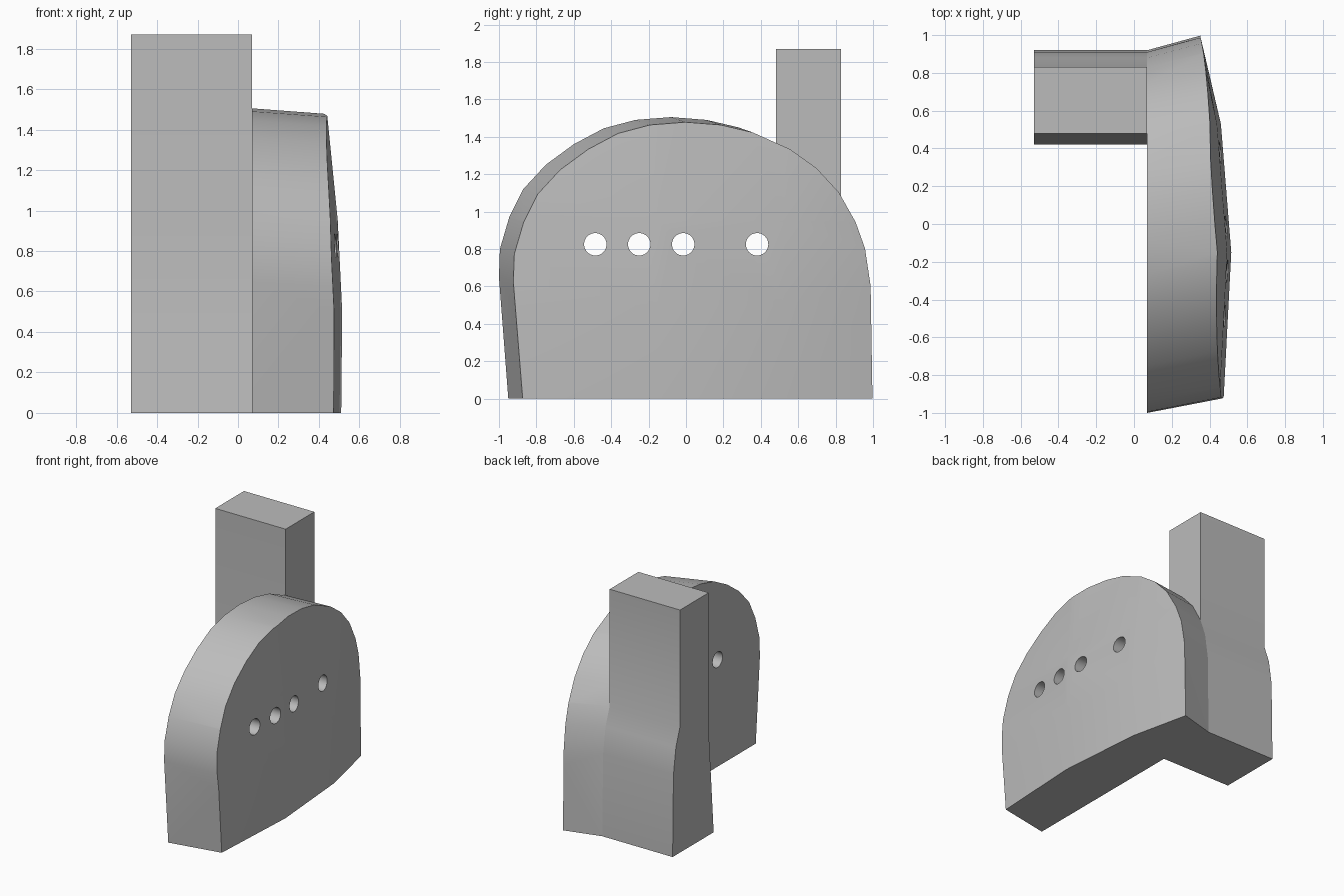
import bpy
import bmesh
import math

cube = bpy.data.objects.get("Cube")
if cube:
    bpy.data.objects.remove(cube, do_unlink=True)

grey = bpy.data.materials.new("plain grey")
grey.use_nodes = True
grey.diffuse_color = (0.5, 0.5, 0.5, 1)
grey.node_tree.nodes["Principled BSDF"].inputs["Base Color"].default_value = (0.5, 0.5, 0.5, 1)

INNER_X = 0.07
BOX_X = -0.53

# Arched outline of the inner side, (y, z)
front_arc = [(-0.95, 0), (-1.0, 0.65), (-0.995, 0.8), (-0.945, 0.97), (-0.87, 1.12),
             (-0.75, 1.25), (-0.6, 1.36), (-0.44, 1.445), (-0.27, 1.49), (-0.08, 1.505)]
back_arc = [(0.11, 1.49), (0.28, 1.45), (0.48, 1.36), (0.62, 1.26), (0.74, 1.13),
            (0.83, 0.97), (0.88, 0.83), (0.91, 0.63), (0.92, 0)]


def lerp_table(table, t):
    """Straight-line interpolation through (position, value) pairs."""
    if t <= table[0][0]:
        return table[0][1]
    for (a, va), (b, vb) in zip(table, table[1:]):
        if t <= b:
            return va + (vb - va) * (t - a) / (b - a)
    return table[-1][1]


def outer_x(y, z):
    """Gently domed outer side: bulge along y, falling back towards the top."""
    bulge = lerp_table([(-0.9, 0.475), (-0.8, 0.485), (-0.15, 0.515), (0.53, 0.46), (1.0, 0.35)], y)
    drop = lerp_table([(0, 0.005), (0.1, 0), (0.5, 0), (0.95, 0.022), (1.48, 0.075)], z)
    return bulge - drop * lerp_table([(0.5, 1), (1.0, 0)], y)


def prism(bm, outline, x0, x1):
    """Extrude a (y, z) outline along x and return the far face."""
    face = bm.faces.new([bm.verts.new((x0, y, z)) for y, z in outline])
    far = bmesh.ops.extrude_face_region(bm, geom=[face], use_keep_orig=True)
    far_face = next(g for g in far["geom"] if isinstance(g, bmesh.types.BMFace))
    for v in far_face.verts:
        v.co.x = x1
    return far_face


def finish(bm, name):
    bmesh.ops.recalc_face_normals(bm, faces=bm.faces)
    mesh = bpy.data.meshes.new(name)
    bm.to_mesh(mesh)
    bm.free()
    mesh.materials.append(grey)
    obj = bpy.data.objects.new(name, mesh)
    bpy.context.collection.objects.link(obj)
    return obj


def smooth(obj):
    bpy.ops.object.select_all(action="DESELECT")
    obj.select_set(True)
    bpy.context.view_layer.objects.active = obj
    bpy.ops.object.shade_smooth_by_angle(angle=math.radians(25))


# Arched body: outer rim shifted back, outer side creased and domed
bm = bmesh.new()
outer = prism(bm, front_arc + back_arc, INNER_X, 0.45)
for v in outer.verts:
    v.co.y += 0.077
    v.co.z = max(0, v.co.z - 0.027)
panel = [outer]
cuts = [((0, y, 0), (0, 1, 0)) for y in (-0.15, 0.53)]
cuts += [((0, 0, z), (0, 0, 1)) for z in (0.5, 0.95)]
for point, normal in cuts:
    geom = set(panel)
    for f in panel:
        geom.update(f.edges)
        geom.update(f.verts)
    cut = bmesh.ops.bisect_plane(bm, geom=list(geom), dist=1e-5, plane_co=point, plane_no=normal)
    panel = [g for g in cut["geom"] if isinstance(g, bmesh.types.BMFace)]
for v in {v for f in panel for v in f.verts}:
    v.co.x = outer_x(v.co.y, v.co.z)
bmesh.ops.triangulate(bm, faces=[f for f in bm.faces if len(f.verts) > 4 and f in panel])
body = finish(bm, "arched_body")

# Row of round holes through the body
bm = bmesh.new()
for y in (-0.485, -0.25, -0.015, 0.38):
    ring = [(y + 0.06 * math.cos(i * math.tau / 32), 0.825 + 0.06 * math.sin(i * math.tau / 32))
            for i in range(32)]
    prism(bm, ring, -0.2, 0.9)
cutter = finish(bm, "hole_cutter")
cutter.hide_render = True
cutter.hide_viewport = True
holes = body.modifiers.new("holes", "BOOLEAN")
holes.operation = "DIFFERENCE"
holes.solver = "EXACT"
holes.object = cutter

# Upright post, flaring at the foot to follow the body's back edge
bm = bmesh.new()
post_outline = [(0.42, 0), (0.455, 0.47), (0.48, 0.8), (0.48, 1.87), (0.83, 1.87)] + back_arc[5:]
prism(bm, post_outline, BOX_X, INNER_X)
post = finish(bm, "upright_post")

# Bake the holes, drop the cutter, then shade
bpy.context.view_layer.update()
baked = bpy.data.meshes.new_from_object(body.evaluated_get(bpy.context.evaluated_depsgraph_get()))
body.modifiers.clear()
body.data = baked
bpy.data.objects.remove(cutter, do_unlink=True)
for part in (body, post):
    smooth(part)
